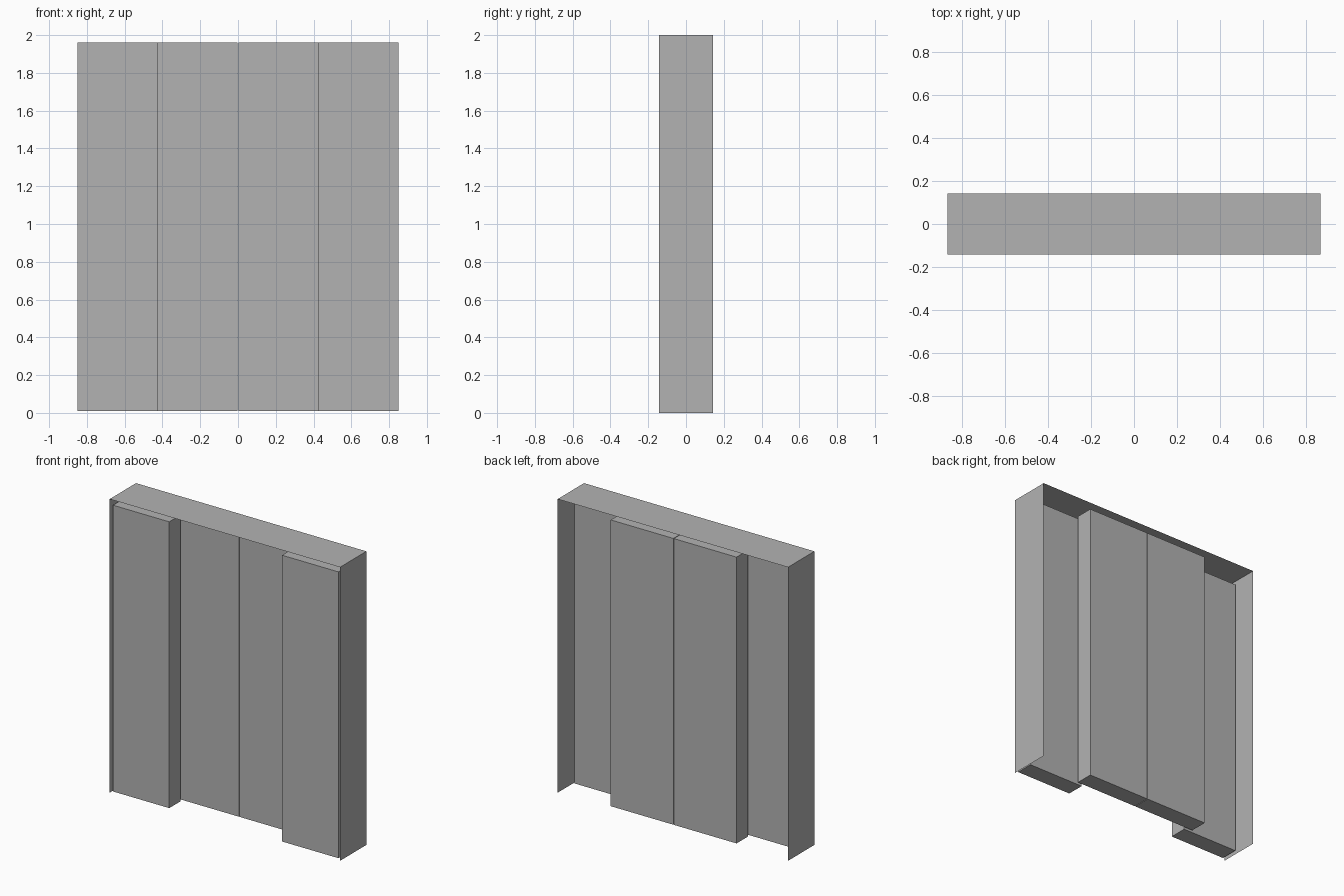
import bpy
import bmesh

if "Cube" in bpy.data.objects:
    bpy.data.objects.remove(bpy.data.objects["Cube"])

grey = bpy.data.materials.new("plain grey")
grey.diffuse_color = (0.45, 0.45, 0.45, 1)
grey.use_nodes = True
grey.node_tree.nodes["Principled BSDF"].inputs["Base Color"].default_value = grey.diffuse_color


def add_object(name, bm):
    mesh = bpy.data.meshes.new(name)
    bm.to_mesh(mesh)
    bm.free()
    mesh.materials.append(grey)
    obj = bpy.data.objects.new(name, mesh)
    bpy.context.collection.objects.link(obj)


def add_panel(name, x0, x1, y0, y1, z0=0.01, z1=1.96):
    bm = bmesh.new()
    bmesh.ops.create_cube(bm, size=1)
    for v in bm.verts:
        v.co.x = x1 if v.co.x > 0 else x0
        v.co.y = y1 if v.co.y > 0 else y0
        v.co.z = z1 if v.co.z > 0 else z0
    add_object(name, bm)


# Thin frame lining: two jambs and a head, open at the bottom
W, D, H = 0.868, 0.142, 2.0
bm = bmesh.new()
profile = [(-W, 0), (-W, H), (W, H), (W, 0)]
front = [bm.verts.new((x, -D, z)) for x, z in profile]
back = [bm.verts.new((x, D, z)) for x, z in profile]
for i in range(3):
    bm.faces.new((front[i], front[i + 1], back[i + 1], back[i]))
add_object("frame_lining", bm)

# Sliding panels: fixed outer pair on the front track, inner pair on the back
for side, s in (("left", -1), ("right", 1)):
    add_panel("outer_panel_" + side, *sorted((s * 0.425, s * 0.849)), -0.133, -0.011)
    add_panel("inner_panel_" + side, *sorted((s * 0.002, s * 0.474)), 0.011, 0.133)
